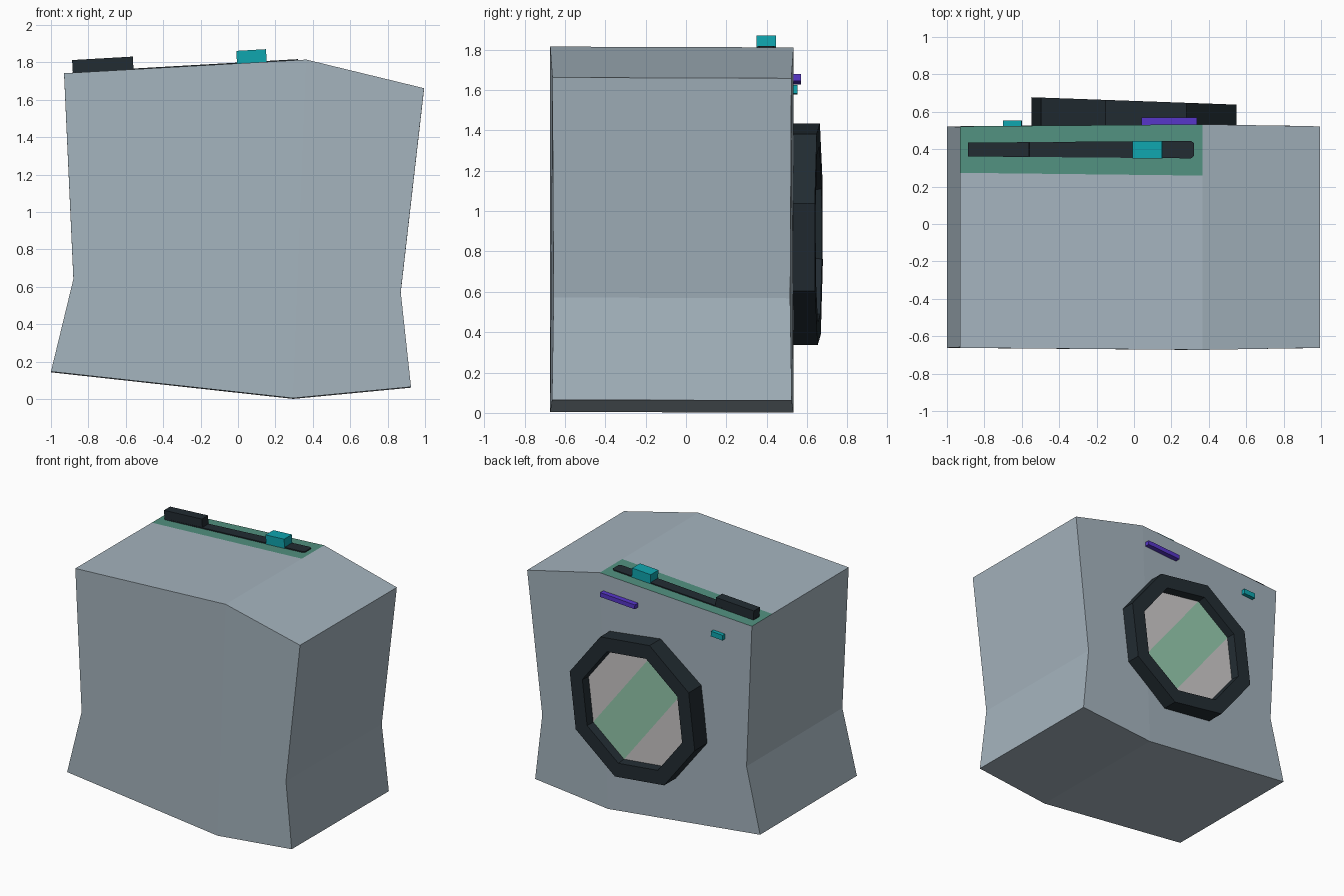
import bpy, bmesh, math
from mathutils import Matrix, Vector

if "Cube" in bpy.data.objects:
    bpy.data.objects.remove(bpy.data.objects["Cube"])


def mat(name, col):
    m = bpy.data.materials.new(name)
    m.diffuse_color = (*col, 1)
    m.use_nodes = True
    m.node_tree.nodes["Principled BSDF"].inputs["Base Color"].default_value = m.diffuse_color
    return m


BODY = mat("blue grey shell", (0.376, 0.456, 0.515))
PANEL = mat("green panel", (0.084, 0.283, 0.216))
DARK = mat("dark slate", (0.016, 0.025, 0.032))
TEAL = mat("teal", (0.005, 0.38, 0.43))
VIOLET = mat("violet", (0.095, 0.036, 0.58))
GLASS = mat("pale grey glass", (0.60, 0.58, 0.58))
GLINT = mat("mint glint", (0.30, 0.59, 0.42))


def finish(bm, name, *mats):
    bmesh.ops.recalc_face_normals(bm, faces=bm.faces)
    me = bpy.data.meshes.new(name)
    bm.to_mesh(me)
    bm.free()
    for m in mats:
        me.materials.append(m)
    ob = bpy.data.objects.new(name, me)
    bpy.context.collection.objects.link(ob)
    return ob


# Camera body: lopsided outline (x, z, half depth) spanned front to back
outline = [(-0.93, 1.74, 0.592), (0.365, 1.813, 0.603), (0.995, 1.66, 0.592),
           (0.87, 0.57, 0.586), (0.925, 0.063, 0.594), (0.295, 0.003, 0.603),
           (-1.0, 0.145, 0.592), (-0.88, 0.64, 0.586)]
bm = bmesh.new()
front, back = [[bm.verts.new((x, -0.07 + s * d, z - s * 0.002)) for x, z, d in outline]
               for s in (-1, 1)]
sides = [bm.faces.new((front[i], front[(i + 1) % 8], back[(i + 1) % 8], back[i]))
         for i in range(8)]
for ring in (front, back):
    bm.faces.new(ring[1:6])
    bm.faces.new(ring[5:] + ring[:2])
top = sides[0]
bmesh.ops.bisect_plane(bm, geom=[top, *top.edges, *top.verts],
                       plane_co=(0, 0.263, 1.8), plane_no=(0.0115, 1, 0))
bmesh.ops.recalc_face_normals(bm, faces=bm.faces)
for f in bm.faces:  # control panel strip at the lens side of the top
    c = f.calc_center_median()
    if f.normal.z > 0.9 and c.x < 0.3 and c.y > 0.3:
        f.material_index = 1
finish(bm, "camera_body", BODY, PANEL)

SLOPE = 0.057


def top_z(x):
    return 1.74 + SLOPE * (x + 0.93)


# Parts following the slope of the top
def block(name, x0, x1, y0, y1, z0, z1, m):
    """Box whose z range is measured from the sloped top surface."""
    bm = bmesh.new()
    bmesh.ops.create_cube(bm, size=1)
    cx = (x0 + x1) / 2
    rot = Matrix.Rotation(-math.atan(SLOPE), 4, 'Y')
    size = Matrix.Diagonal((x1 - x0, y1 - y0, z1 - z0, 1))
    loc = Matrix.Translation((cx, (y0 + y1) / 2, top_z(cx) + (z0 + z1) / 2))
    bm.transform(loc @ rot @ size)
    return finish(bm, name, m)


block("shutter_block", -0.885, -0.56, 0.362, 0.437, -0.01, 0.07, DARK)
block("slider_knob", -0.007, 0.152, 0.35, 0.445, -0.01, 0.069, TEAL)
block("viewfinder_bar", 0.04, 0.337, 0.50, 0.57, -0.167, -0.133, VIOLET)
block("indicator_light", -0.70, -0.60, 0.50, 0.553, -0.175, -0.135, TEAL)

# Slider track: thin tapered plate with clipped ends
half = [(-0.885, 0.025), (-0.87, 0.037), (0.305, 0.047), (0.322, 0.033)]
bm = bmesh.new()
pts = [(x, 0.398 - w) for x, w in half] + [(x, 0.398 + w) for x, w in reversed(half)]
f = bm.faces.new([bm.verts.new((x, y, top_z(x) - 0.002)) for x, y in pts])
up = bmesh.ops.extrude_face_region(bm, geom=[f])
bmesh.ops.translate(bm, vec=(0, 0, 0.008),
                    verts=[v for v in up["geom"] if isinstance(v, bmesh.types.BMVert)])
finish(bm, "slider_track", DARK)


# Octagonal lens, slightly tilted, on the back
def octagon(bm, r, y, tilt=0.036):
    ring = []
    for k in range(8):
        a = math.radians(15.5 + 45 * k)
        x = r * math.cos(a)
        ring.append(bm.verts.new((x, y - tilt * x, 0.885 + r * math.sin(a))))
    return ring


bm = bmesh.new()
rings = [octagon(bm, 0.57, 0.50, 0), octagon(bm, 0.57, 0.658),
         octagon(bm, 0.455, 0.658), octagon(bm, 0.445, 0.57)]
for a, b in zip(rings, rings[1:] + rings[:1]):
    for k in range(8):
        j = (k + 1) % 8
        bm.faces.new((a[k], a[j], b[j], b[k]))
finish(bm, "lens_ring", DARK)

# Lens glass in three strips, the middle one tinted
bm = bmesh.new()
v = octagon(bm, 0.45, 0.592)
for idx, m in (((7, 0, 1, 2), 0), ((2, 3, 6, 7), 1), ((3, 4, 5, 6), 0)):
    bm.faces.new([v[i] for i in reversed(idx)]).material_index = m
glass = finish(bm, "lens_glass", GLASS, GLINT)
if glass.data.polygons[0].normal.y < 0:
    glass.data.flip_normals()
